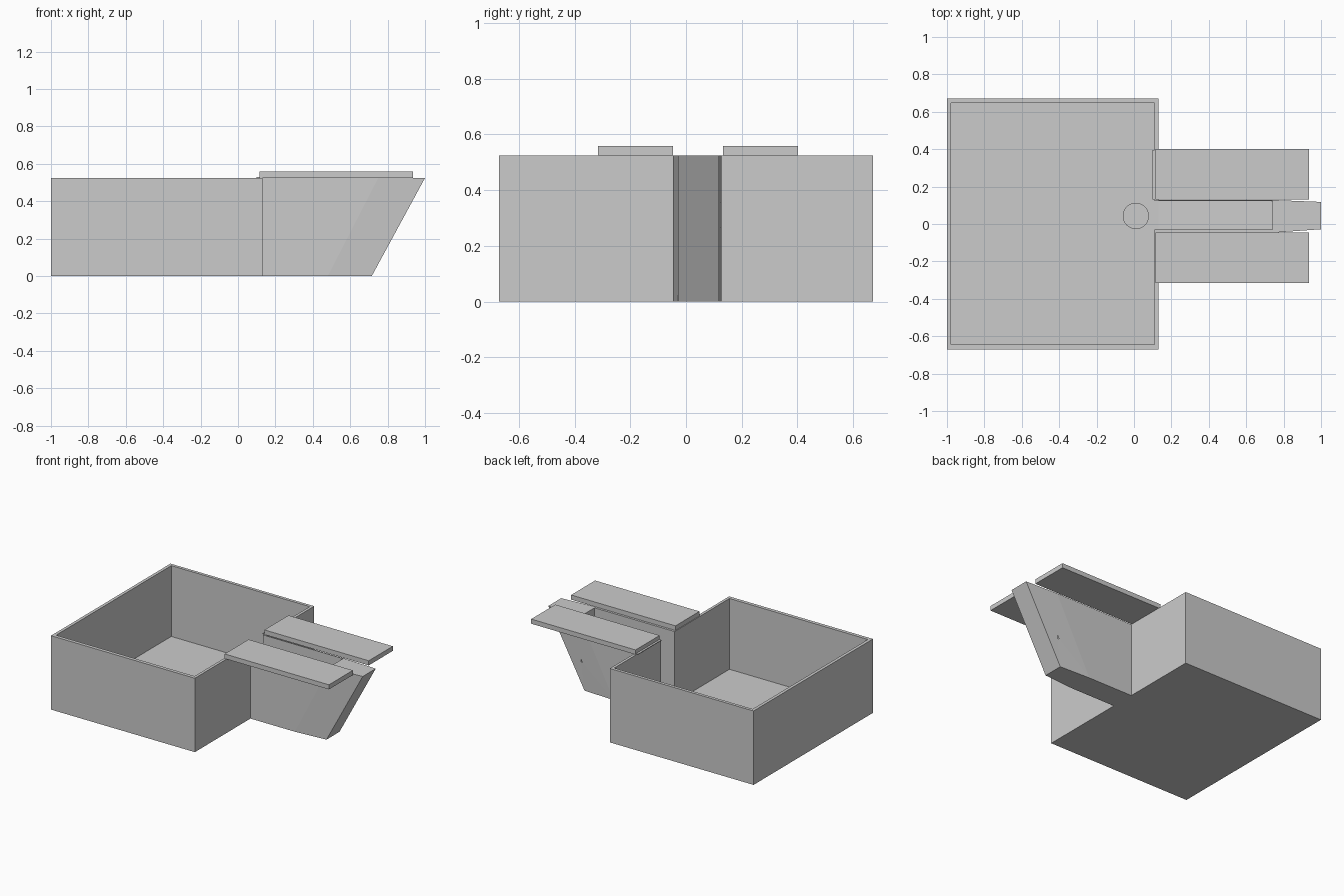
import bpy, bmesh

if "Cube" in bpy.data.objects:
    bpy.data.objects.remove(bpy.data.objects["Cube"])


def loft(name, rings):
    """Solid through 4-point rings given as (x_bottom, x_top, y0, y1, z0, z1)."""
    bm = bmesh.new()
    loops = []
    for xb, xt, y0, y1, z0, z1 in rings:
        pts = ((xb, y0, z0), (xb, y1, z0), (xt, y1, z1), (xt, y0, z1))
        loops.append([bm.verts.new(p) for p in pts])
    for a, b in zip(loops, loops[1:]):
        for i in range(4):
            j = (i + 1) % 4
            bm.faces.new((a[i], a[j], b[j], b[i]))
    bm.faces.new(loops[0])
    bm.faces.new(loops[-1])
    bmesh.ops.recalc_face_normals(bm, faces=bm.faces)
    mesh = bpy.data.meshes.new(name)
    bm.to_mesh(mesh)
    bm.free()
    obj = bpy.data.objects.new(name, mesh)
    bpy.context.collection.objects.link(obj)
    return obj


def box(name, x0, x1, y0, y1, z0, z1):
    return loft(name, [(x, x, y0, y1, z0, z1) for x in (x0, x1)])


def boolean(target, tool, operation):
    mod = target.modifiers.new(tool.name, 'BOOLEAN')
    mod.operation, mod.object, mod.solver = operation, tool, 'EXACT'
    bpy.context.view_layer.objects.active = target
    bpy.ops.object.modifier_apply(modifier=mod.name)
    bpy.data.objects.remove(tool)


TOP, FLOOR = 0.525, 0.022

# Tank with a tapered, raked spout
tank = box("tank", -1, 0.13, -0.67, 0.67, 0, TOP)
spout = loft("spout", [(0.12, 0.12, -0.046, 0.128, 0, TOP),
                       (0.48, 0.75, -0.046, 0.128, 0, TOP),
                       (0.715, 1.0, -0.028, 0.118, 0, TOP)])
boolean(tank, spout, 'UNION')

# Hollow interior and the channel leading into the spout
cavity = box("cavity", -0.978, 0.11, -0.645, 0.648, FLOOR, 0.7)
boolean(tank, cavity, 'DIFFERENCE')
channel = loft("channel", [(0.05, 0.05, -0.03, 0.122, FLOOR, 0.7),
                           (0.13, 0.13, -0.03, 0.122, FLOOR, 0.7),
                           (0.74, 0.74, -0.03, 0.122, 0.2, 0.7)])
boolean(tank, channel, 'DIFFERENCE')

# Flat plates on either side of the spout
box("front_plate", 0.115, 0.935, -0.315, -0.046, TOP, 0.558)
box("back_plate", 0.115, 0.935, 0.132, 0.402, TOP, 0.558)
box("back_plate_lip", 0.10, 0.117, 0.132, 0.395, TOP, 0.53)

# Low round disc on the tank floor
bpy.ops.mesh.primitive_cylinder_add(vertices=48, radius=0.07, depth=0.012,
                                    location=(0.01, 0.043, FLOOR + 0.005))
bpy.context.object.name = "floor_disc"
bpy.ops.object.shade_smooth_by_angle()
